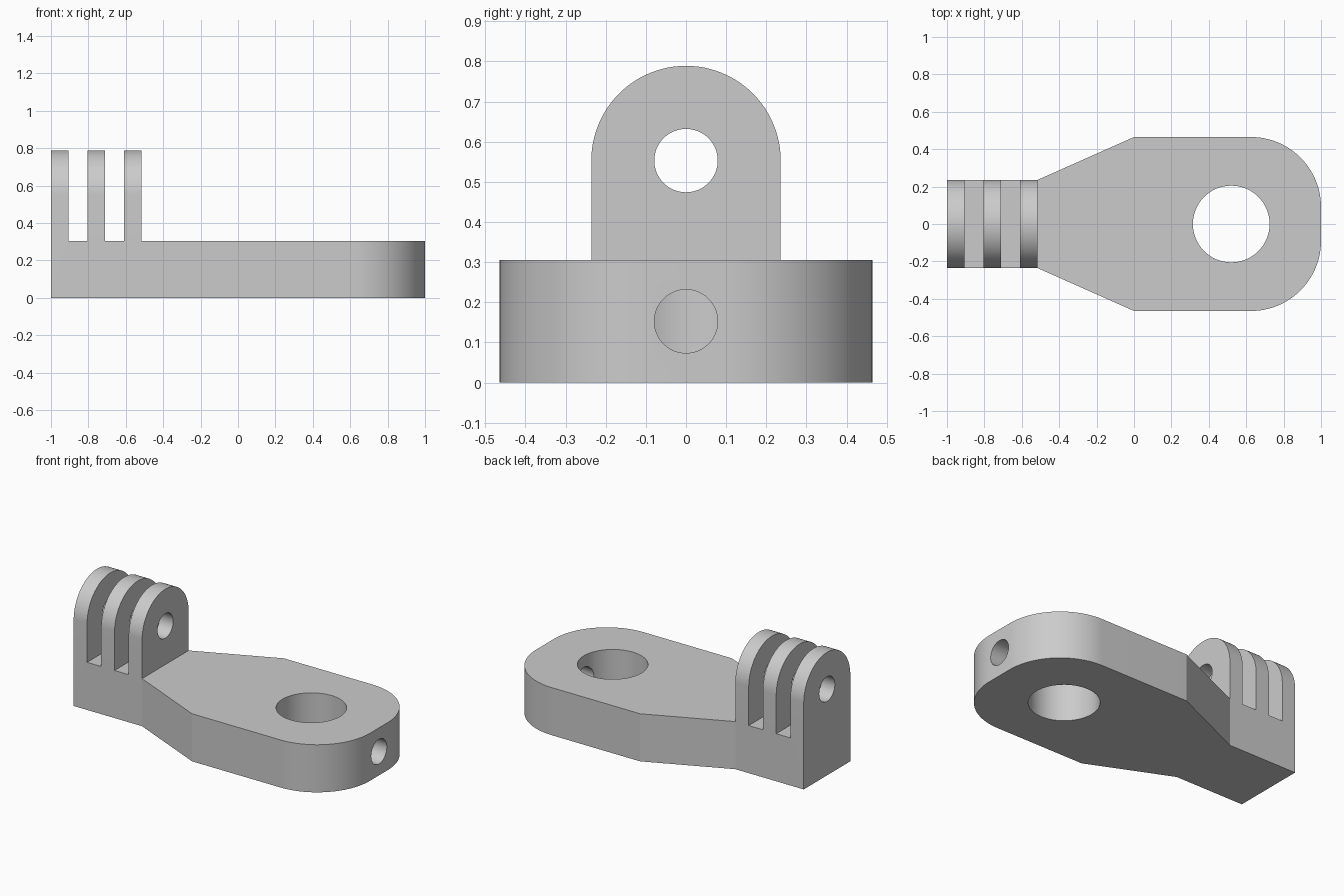
import bpy, bmesh, math
from mathutils import Vector

cube = bpy.data.objects.get("Cube")
if cube:
    bpy.data.objects.remove(cube, do_unlink=True)

grey = bpy.data.materials.new("plain grey")
grey.use_nodes = True
COLOUR = (0.6, 0.6, 0.6, 1)
grey.diffuse_color = COLOUR
grey.node_tree.nodes["Principled BSDF"].inputs["Base Color"].default_value = COLOUR


def arc(cx, cy, r, start, end, steps):
    """Points along an arc, angles in degrees."""
    angles = [math.radians(start + (end - start) * i / steps) for i in range(steps + 1)]
    return [(cx + r * math.cos(a), cy + r * math.sin(a)) for a in angles]


def prism(name, profile, axis, low, high):
    """Extrude a closed profile: (x, y) along z, or (y, z) along x."""
    bm = bmesh.new()
    place = (lambda u, v: (u, v, low)) if axis == "z" else (lambda u, v: (low, u, v))
    face = bm.faces.new([bm.verts.new(place(u, v)) for u, v in profile])
    side = bmesh.ops.extrude_face_region(bm, geom=[face])
    move = Vector((0, 0, high - low) if axis == "z" else (high - low, 0, 0))
    bmesh.ops.translate(bm, verts=[g for g in side["geom"] if isinstance(g, bmesh.types.BMVert)], vec=move)
    bmesh.ops.recalc_face_normals(bm, faces=bm.faces)
    mesh = bpy.data.meshes.new(name)
    bm.to_mesh(mesh)
    bm.free()
    mesh.materials.append(grey)
    obj = bpy.data.objects.new(name, mesh)
    bpy.context.collection.objects.link(obj)
    return obj


def combine(target, tool, operation):
    """Apply a boolean and discard the tool."""
    tool.hide_render = True
    mod = target.modifiers.new(operation, "BOOLEAN")
    mod.operation, mod.solver, mod.object = operation, "EXACT", tool
    bpy.context.view_layer.objects.active = target
    bpy.ops.object.modifier_apply(modifier=mod.name)
    bpy.data.objects.remove(tool, do_unlink=True)


def circle(cx, cy, r):
    return arc(cx, cy, r, 0, 360, 64)[:-1]


THICK, HALF, NECK = 0.305, 0.465, 0.236
JOINT, CORNER, PIN_Z, PIN_R = -0.515, 0.375, 0.553, 0.079

# Tapered arm with rounded far corners
outline = [(JOINT, -NECK), (0, -HALF)]
outline += arc(1 - CORNER, CORNER - HALF, CORNER, -90, 0, 24)
outline += arc(1 - CORNER, HALF - CORNER, CORNER, 0, 90, 24)
outline += [(0, HALF), (JOINT, NECK)]
bracket = prism("bracket", outline, "z", 0, THICK)

# Large ring hole, with a set screw hole from the end
combine(bracket, prism("ring_cutter", circle(0.52, 0, 0.205), "z", -0.1, 0.5), "DIFFERENCE")
combine(bracket, prism("screw_cutter", circle(0, THICK / 2, PIN_R), "x", 0.6, 1.1), "DIFFERENCE")

# Round-topped knuckle, slotted into three prongs
tab = [(-NECK, 0), (NECK, 0)] + arc(0, PIN_Z, NECK, 0, 180, 48)
knuckle = prism("knuckle", tab, "x", -1, JOINT)
slot = [(-0.5, THICK), (0.5, THICK), (0.5, 1), (-0.5, 1)]
for low, high in ((-0.905, -0.805), (-0.71, -0.61)):
    combine(knuckle, prism("slot_cutter", slot, "x", low, high), "DIFFERENCE")
combine(knuckle, prism("pin_cutter", circle(0, PIN_Z, PIN_R), "x", -1.1, -0.4), "DIFFERENCE")
combine(bracket, knuckle, "UNION")

# Smooth curves, crisp edges
bpy.ops.object.select_all(action="DESELECT")
bracket.select_set(True)
bpy.context.view_layer.objects.active = bracket
bpy.ops.object.shade_smooth_by_angle(angle=math.radians(20))
